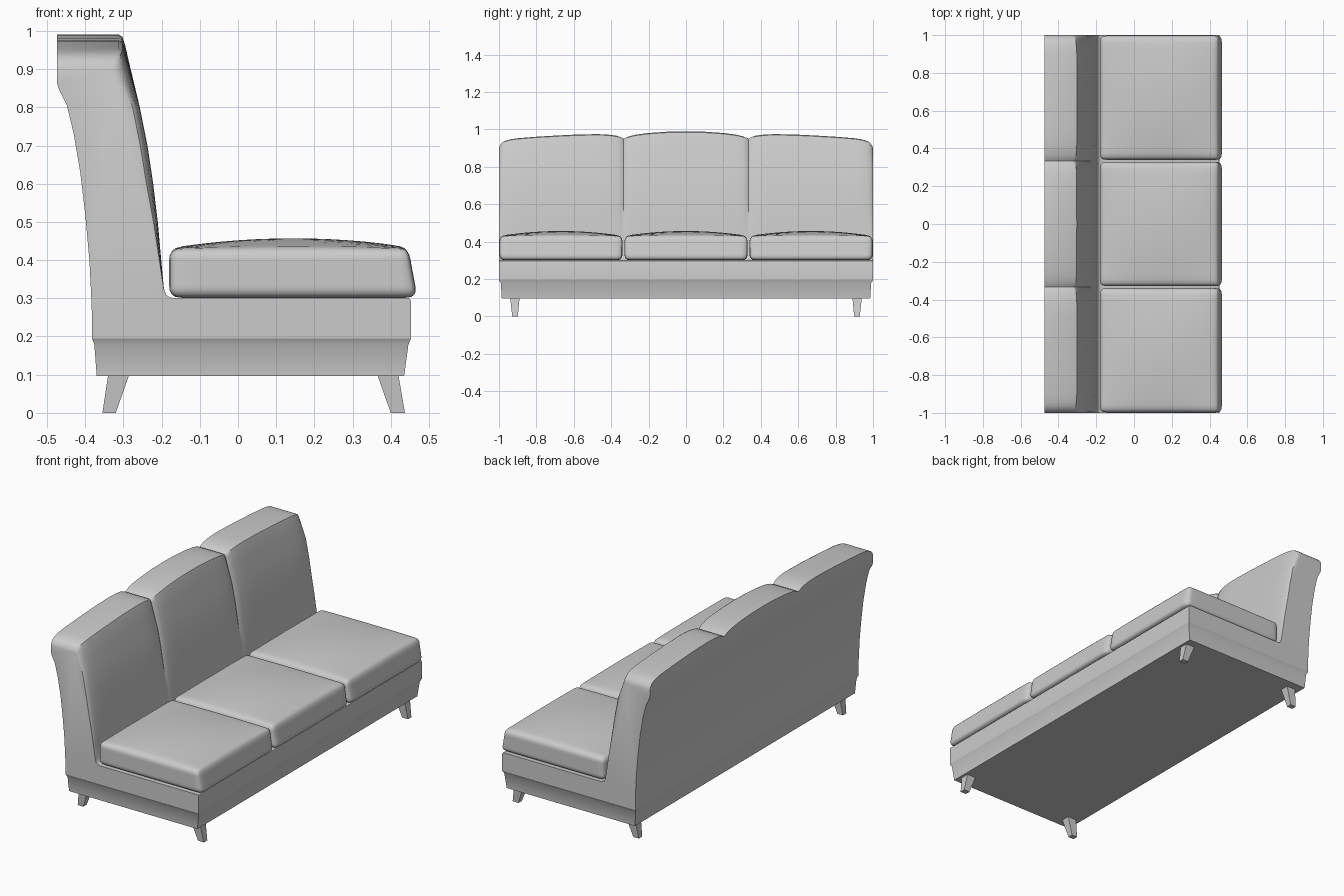
import bpy, bmesh, math

if "Cube" in bpy.data.objects:
    bpy.data.objects.remove(bpy.data.objects["Cube"])

def finish(name, bm, angle=35):
    bmesh.ops.recalc_face_normals(bm, faces=bm.faces)
    me = bpy.data.meshes.new(name)
    bm.to_mesh(me)
    bm.free()
    ob = bpy.data.objects.new(name, me)
    bpy.context.collection.objects.link(ob)
    bpy.ops.object.select_all(action='DESELECT')
    bpy.context.view_layer.objects.active = ob
    ob.select_set(True)
    bpy.ops.object.shade_smooth_by_angle(angle=math.radians(angle))
    return ob

def loft(name, rings):
    """Skin closed rings of equal length and cap both ends."""
    bm = bmesh.new()
    vs = [[bm.verts.new(p) for p in r] for r in rings]
    n = len(rings[0])
    for a, b in zip(vs, vs[1:]):
        for i in range(n):
            j = (i + 1) % n
            bm.faces.new((a[i], a[j], b[j], b[i]))
    bm.faces.new(vs[0])
    bm.faces.new(vs[-1])
    return finish(name, bm)

def rect(x0, x1, y0, y1, z):
    return [(x0, y0, z), (x1, y0, z), (x1, y1, z), (x0, y1, z)]

def lerp_table(table, v):
    for (a, fa), (b, fb) in zip(table, table[1:]):
        if v <= b:
            return fa + (fb - fa) * (v - a) / (b - a)
    return table[-1][1]

# Upholstered frame: side profile swept across the width
back = [(-.382, .195), (-.383, .28), (-.389, .40), (-.400, .52), (-.413, .63),
        (-.430, .73), (-.448, .81), (-.468, .885), (-.474, .92), (-.474, .99)]
front = [(-.312, .99), (-.303, .985), (-.296, .965), (-.281, .90), (-.257, .80),
         (-.237, .70), (-.222, .60), (-.210, .50), (-.201, .40), (-.194, .325),
         (-.188, .309), (-.178, .302), (-.16, .30)]
base = [(.445, .30), (.451, .297), (.453, .29), (.453, .195)]

# Scalloped top line and front-face puffiness against |y|
top = [(0, .99), (.1, .988), (.2, .981), (.27, .972), (.305, .963), (.322, .956),
       (.333, .950), (.345, .957), (.37, .966), (.42, .973), (.48, .975), (.6, .972),
       (.7, .967), (.8, .961), (.9, .953), (.94, .947), (.965, .940), (.982, .930),
       (.994, .916), (1, .90)]
inset = [(0, 0), (.27, .001), (.305, .004), (.322, .007), (.333, .014), (.345, .007),
         (.37, .003), (.42, 0), (.9, 0), (.94, .002), (.965, .005), (.982, .008),
         (.994, .013), (1, .019)]

def frame_ring(y):
    h, d = lerp_table(top, abs(y)), lerp_table(inset, abs(y))
    fit = lambda z: z if z < .8 else .8 + (z - .8) * (h - .8) / .19
    ring = [(x, y, fit(z)) for x, z in back]
    ring += [(x - d * min(1, max(0, (z - .32) / .3)), y, fit(z)) for x, z in front]
    return ring + [(x, y, z) for x, z in base]

ys = [t[0] for t in top]
loft("sofa_frame", [frame_ring(y) for y in [-v for v in ys[:0:-1]] + ys])

# Plinth that tapers in under the frame
loft("plinth", [rect(-.370, .435, -.985, .985, .097),
                rect(-.376, .446, -.990, .990, .178),
                rect(-.382, .453, -1, 1, .195)])

# Splayed tapered legs
for side, s in (("right", 1), ("left", -1)):
    for end, (a, b, c, d) in (("back", (-.355, -.320, -.340, -.285)),
                              ("front", (.400, .437, .365, .420))):
        lo = sorted((s * .899, s * .929))
        hi = sorted((s * .890, s * .940))
        loft(f"{end}_leg_{side}", [rect(a, b, *lo, 0), rect(c, d, *hi, .099)])

# Seat cushions: rounded boxes with a crowned top and a leaning front
def cushion(name, yc):
    half, r = (.325, .3285, .065), .028
    bm = bmesh.new()
    bmesh.ops.create_cube(bm, size=2)
    bmesh.ops.subdivide_edges(bm, edges=bm.edges[:], cuts=19, use_grid_fill=True)
    for v in bm.verts:
        p = [h * math.sin(c * math.pi / 2) for c, h in zip(v.co, half)]
        core = [max(-(h - r), min(h - r, c)) for c, h in zip(p, half)]
        off = [a - b for a, b in zip(p, core)]
        length = math.sqrt(sum(o * o for o in off)) or 1
        x, y, z = [c + o * r / length for c, o in zip(core, off)]
        u, w, t = x / half[0], y / half[1], (z + half[2]) / (2 * half[2])
        z += .026 * t * t * (1 - u * u) * (1 - w * w)
        x -= .024 * t * max(0, u) ** 6
        v.co = (x + .145, y + yc, z + .366)
    finish(name, bm, 60)

for label, yc in (("left", -.6685), ("middle", 0), ("right", .6685)):
    cushion(f"seat_cushion_{label}", yc)
